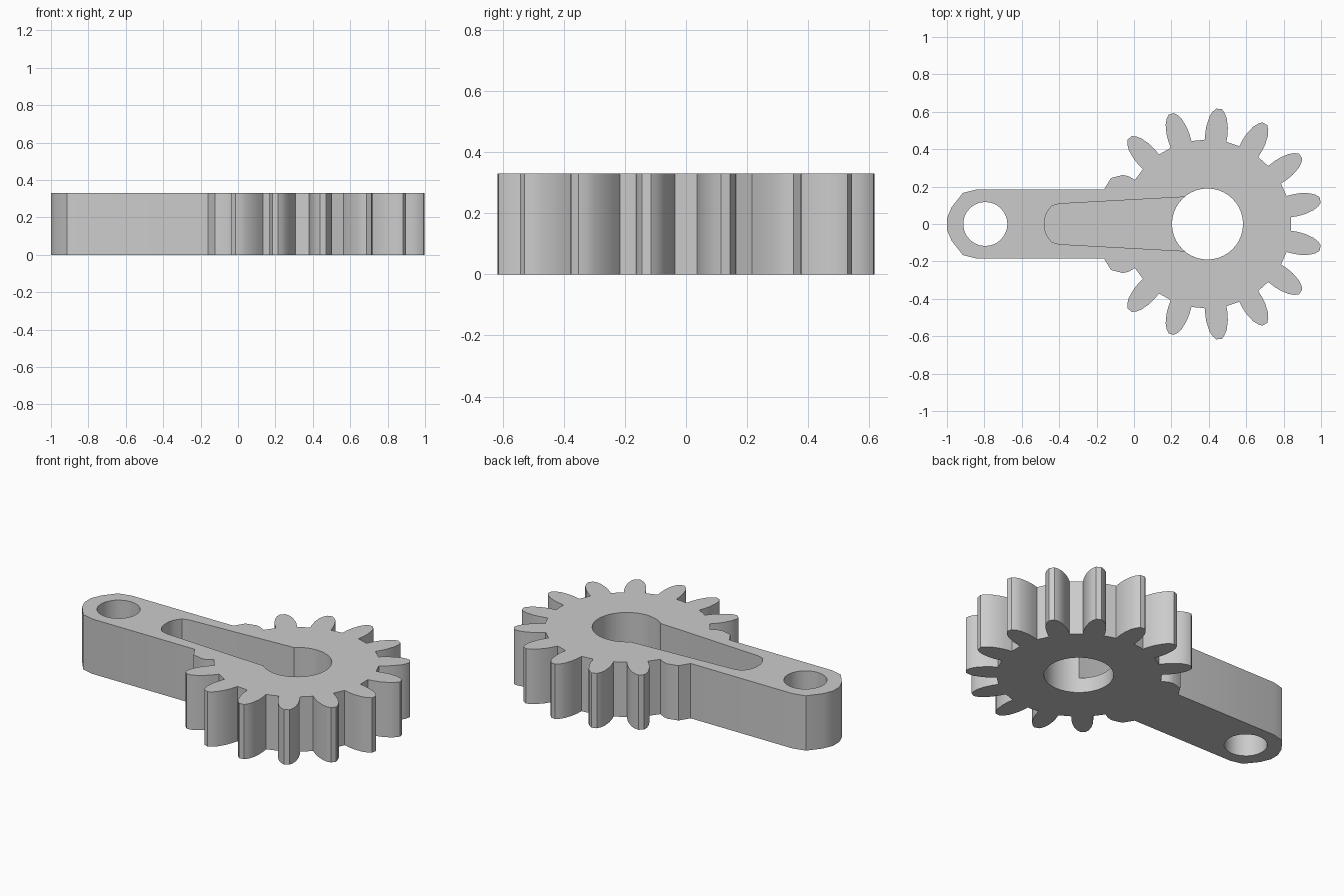
import bpy, bmesh, math

HEIGHT = 0.33
FLOOR = 0.09          # floor of the slot
GEAR_X = 0.39
TEETH = 15

cube = bpy.data.objects.get("Cube")
if cube:
    bpy.data.objects.remove(cube, do_unlink=True)

grey = bpy.data.materials.new("plain_grey")
grey.use_nodes = True
colour = (0.6, 0.6, 0.6, 1)
grey.diffuse_color = colour
grey.node_tree.nodes["Principled BSDF"].inputs["Base Color"].default_value = colour


def mirrored(half):
    """Close a half outline (y > 0) with its mirror image."""
    return half + [(x, -y) for x, y in reversed(half)]


def circle(cx, radius, sides):
    return [(cx + radius * math.cos(math.tau * i / sides),
             radius * math.sin(math.tau * i / sides)) for i in range(sides)]


def prism(name, outline, z0, z1):
    bm = bmesh.new()
    face = bm.faces.new([bm.verts.new((x, y, z0)) for x, y in outline])
    top = bmesh.ops.extrude_face_region(bm, geom=[face])["geom"]
    verts = [v for v in top if isinstance(v, bmesh.types.BMVert)]
    bmesh.ops.translate(bm, verts=verts, vec=(0, 0, z1 - z0))
    bmesh.ops.recalc_face_normals(bm, faces=bm.faces)
    mesh = bpy.data.meshes.new(name)
    bm.to_mesh(mesh)
    bm.free()
    mesh.materials.append(grey)
    obj = bpy.data.objects.new(name, mesh)
    bpy.context.collection.objects.link(obj)
    return obj


# Half outline: six full teeth, each flank as (radius, half angle in degrees)
flank = [(0.451, 7.4), (0.49, 7.0), (0.528, 6.2), (0.575, 4.6), (0.602, 3.0), (0.619, 1.4)]
tooth = [(r, -a) for r, a in flank] + [(r, a) for r, a in reversed(flank)]
half = []
for k in range(6):
    middle = (k + 0.5) * 360 / TEETH
    for r, a in tooth:
        angle = math.radians(middle + a)
        half.append((GEAR_X + r * math.cos(angle), r * math.sin(angle)))

# Stub tooth beside the arm, then the rounded arm end
half += [(0.005, 0.235), (-0.03, 0.256), (-0.06, 0.262), (-0.123, 0.246), (-0.16, 0.185)]
half += [(-0.84, 0.185), (-0.915, 0.166), (-0.975, 0.09), (-1.0, 0.03)]
lever = prism("gear_lever", mirrored(half), 0, HEIGHT)

# Pivot hole, gear bore and blind tapered slot
slot = [(GEAR_X, 0.151), (-0.40, 0.108), (-0.44, 0.097), (-0.467, 0.06), (-0.478, 0.025)]
cutters = [
    prism("pivot_hole_cutter", circle(-0.795, 0.118, 24), -0.1, HEIGHT + 0.1),
    prism("bore_cutter", circle(GEAR_X + 0.003, 0.19, 40), -0.1, HEIGHT + 0.1),
    prism("slot_cutter", mirrored(slot), FLOOR, HEIGHT + 0.1),
]
bpy.ops.object.select_all(action='DESELECT')
bpy.context.view_layer.objects.active = lever
lever.select_set(True)
for cutter in cutters:
    cutter.hide_render = True
    mod = lever.modifiers.new(cutter.name, 'BOOLEAN')
    mod.operation = 'DIFFERENCE'
    mod.solver = 'EXACT'
    mod.object = cutter
    bpy.ops.object.modifier_apply(modifier=mod.name)
    bpy.data.objects.remove(cutter, do_unlink=True)

bpy.ops.object.shade_smooth_by_angle(angle=math.radians(35))
